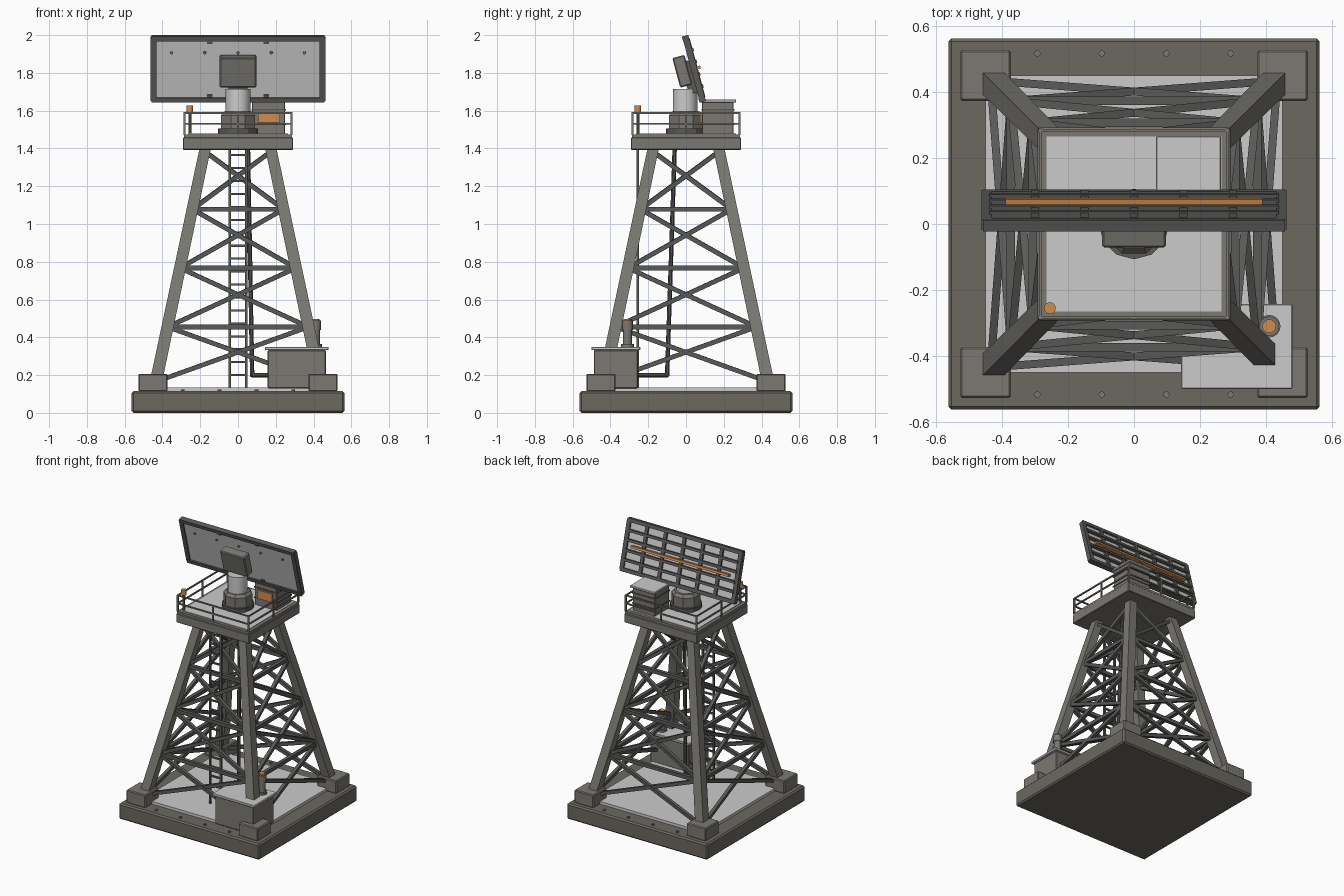
import bpy, bmesh, math
from mathutils import Matrix, Vector

if "Cube" in bpy.data.objects:
    bpy.data.objects.remove(bpy.data.objects["Cube"])


def material(name, col):
    m = bpy.data.materials.new(name)
    m.diffuse_color = (*col, 1)
    m.use_nodes = True
    m.node_tree.nodes["Principled BSDF"].inputs["Base Color"].default_value = m.diffuse_color
    return m


ORANGE = material("orange_paint", (0.62, 0.27, 0.08))
DARK = material("dark_steel", (0.10, 0.10, 0.095))
STEEL = material("warm_steel", (0.20, 0.19, 0.17))
CONCRETE = material("concrete", (0.15, 0.14, 0.12))


def box(bm, lo, hi, M=Matrix()):
    lo, hi = Vector(lo), Vector(hi)
    S = Matrix.Diagonal((*(hi - lo), 1))
    bmesh.ops.create_cube(bm, size=1, matrix=M @ Matrix.Translation((lo + hi) / 2) @ S)


def along(p, q):
    p, q = Vector(p), Vector(q)
    R = (q - p).to_track_quat('Z', 'Y').to_matrix().to_4x4()
    return Matrix.Translation((p + q) / 2) @ R, (q - p).length


def bar(bm, p, q, w, d=None):
    M, L = along(p, q)
    bmesh.ops.create_cube(bm, size=1, matrix=M @ Matrix.Diagonal((w, d or w, L, 1)))


def rod(bm, p, q, r, n=8, r2=None, turn=0):
    M, L = along(p, q)
    bmesh.ops.create_cone(bm, cap_ends=True, segments=n, radius1=r, radius2=r if r2 is None else r2,
                          depth=L, matrix=M @ Matrix.Rotation(turn, 4, 'Z'))


def finish(name, bm, mat=None, bevel=0, smooth=False):
    me = bpy.data.meshes.new(name)
    bm.to_mesh(me)
    bm.free()
    ob = bpy.data.objects.new(name, me)
    bpy.context.collection.objects.link(ob)
    if mat:
        me.materials.append(mat)
    if bevel:
        b = ob.modifiers.new("bevel", 'BEVEL')
        b.width, b.segments = bevel, 1
    if smooth:
        bpy.context.view_layer.objects.active = ob
        ob.select_set(True)
        bpy.ops.object.shade_smooth_by_angle(angle=math.radians(35))
        ob.select_set(False)
    return ob


def boxes(name, items, mat=None, bevel=0, M=Matrix()):
    bm = bmesh.new()
    for lo, hi in items:
        box(bm, lo, hi, M)
    return finish(name, bm, mat, bevel)


CORNERS = [(-1, -1), (1, -1), (1, 1), (-1, 1)]
SIDES = list(zip(CORNERS, CORNERS[1:] + CORNERS[:1]))


def leg_c(z):
    return 0.427 - (z - 0.2) * 0.211


# Foundation
boxes("base_slab", [((-.563, -.563, 0), (.563, .563, .115))], CONCRETE, .01)
boxes("base_pad", [((-.45, -.45, .11), (.45, .45, .135))])
boxes("foot_blocks", [((x * .45 - .077, y * .45 - .077, .113), (x * .45 + .077, y * .45 + .077, .207))
                      for x, y in CORNERS], STEEL, .006)
bm = bmesh.new()
for x in (-.293, -.098, .098, .293):
    for y in (-.517, .517):
        rod(bm, (x, y, .11), (x, y, .125), .01)
finish("slab_bolts", bm, STEEL)

# Tapering legs as sheared square prisms
bm = bmesh.new()
for x, y in CORNERS:
    geo = bmesh.ops.create_cube(bm, size=1)
    for v in geo["verts"]:
        z = .14 if v.co.z < 0 else 1.41
        h = .066 if v.co.z < 0 else .06
        v.co = (x * leg_c(z) + v.co.x * h, y * leg_c(z) + v.co.y * h, z)
finish("tower_legs", bm, STEEL)

# Cross bracing and horizontal rings on all four faces
levels = [.165, .455, .767, 1.078, 1.385]
diag, ring = bmesh.new(), bmesh.new()
for a, b in SIDES:
    def pt(c, z):
        return Vector((c[0] * leg_c(z), c[1] * leg_c(z), z))
    for z0, z1 in zip(levels, levels[1:]):
        bar(diag, pt(a, z0), pt(b, z1), .024)
        bar(diag, pt(b, z0), pt(a, z1), .024)
    for z in levels[1:4]:
        bar(ring, pt(a, z), pt(b, z), .026)
finish("cross_braces", diag, DARK)
finish("ring_beams", ring, DARK)

# Ladder
bm = bmesh.new()
for x in (-.043, .043):
    bar(bm, (x, -.255, .135), (x, -.255, 1.4), .013)
for i in range(18):
    z = .2 + i * .0685
    bar(bm, (-.043, -.255, z), (.043, -.255, z), .011)
finish("ladder", bm, DARK)

# Cable conduit from the ground cabinet to the deck
bm = bmesh.new()
path = [(.2, -.3, .2), (.085, -.26, .2), (.075, -.1, .2), (.053, -.06, 1.4)]
for p, q in zip(path, path[1:]):
    rod(bm, p, q, .012)
for p in path[1:3]:
    bmesh.ops.create_uvsphere(bm, u_segments=8, v_segments=6, radius=.0125, matrix=Matrix.Translation(p))
finish("cable_conduit", bm, DARK, smooth=True)

# Ground cabinet with roof and vent stack
boxes("ground_cabinet", [((.157, -.488, .13), (.465, -.255, .332))], STEEL, .004)
boxes("ground_cabinet_roof", [((.143, -.5, .332), (.48, -.242, .35))], bevel=.003)
bm = bmesh.new()
for z0, z1, r in ((.345, .365, .034), (.365, .44, .024), (.44, .488, .03)):
    rod(bm, (.41, -.31, z0), (.41, -.31, z1), r, 16)
finish("vent_stack", bm, STEEL, smooth=True)
bm = bmesh.new()
rod(bm, (.41, -.31, .485), (.41, -.31, .497), .021, 16)
finish("vent_cap", bm, ORANGE)

# Platform
boxes("platform_skirt", [((-.292, -.292, 1.393), (.292, .292, 1.458))], STEEL, .004)
boxes("platform_edge", [((-.287, -.287, 1.455), (.287, .287, 1.474))], STEEL)
boxes("platform_deck", [((-.265, -.265, 1.47), (.265, .265, 1.478))])

# Railing
bm = bmesh.new()
R = .284
for a, b in SIDES:
    a, b = Vector(a) * R, Vector(b) * R
    for t in (0, .5):
        p = a.lerp(b, t)
        bar(bm, (*p, 1.47), (*p, 1.59), .01)
    for z in (1.53, 1.588):
        bar(bm, (*a, z), (*b, z), .009)
finish("railing", bm, STEEL)

# Warning beacon
bm = bmesh.new()
rod(bm, (-.255, -.255, 1.47), (-.255, -.255, 1.592), .008)
finish("beacon_post", bm, STEEL)
bm = bmesh.new()
rod(bm, (-.255, -.255, 1.59), (-.255, -.255, 1.627), .018, 12)
finish("beacon_lamp", bm, ORANGE)

# Equipment box on the deck
boxes("equipment_box", [((.075, .085, 1.475), (.25, .252, 1.645))], STEEL, .003)
boxes("equipment_box_bands", [((.071, .081, z), (.254, .256, z + .008)) for z in (1.525, 1.6)], DARK)
boxes("equipment_box_lid", [((.066, .073, 1.643), (.264, .266, 1.659))], bevel=.003)
boxes("equipment_panel", [((.105, .074, 1.537), (.222, .087, 1.594))], ORANGE)

# Turntable pedestal
bm = bmesh.new()
rod(bm, (0, 0, 1.475), (0, 0, 1.505), .107, 12)
finish("turntable_flange", bm, DARK)
bm = bmesh.new()
rod(bm, (0, 0, 1.5), (0, 0, 1.575), .097, 8, turn=math.pi / 8)
rod(bm, (0, 0, 1.575), (0, 0, 1.595), .097, 8, .08, math.pi / 8)
finish("turntable_body", bm, STEEL)
bm = bmesh.new()
rod(bm, (0, -.005, 1.59), (0, -.005, 1.715), .065, 20)
finish("pedestal_column", bm, smooth=True)

# Tilted antenna: local x across, y toward the back, z up the panel
A = Matrix.Translation((0, .042, 1.822)) @ Matrix.Rotation(math.radians(15), 4, 'X')
boxes("antenna_panel", [((-.435, -.008, -.16), (.435, .006, .16))], M=A)
boxes("antenna_frame", [((-.458, -.018, .155), (.458, .017, .181)),
                        ((-.458, -.018, -.181), (.458, .017, -.155)),
                        ((-.463, -.016, -.172), (-.432, .017, .172)),
                        ((.432, -.016, -.172), (.463, .017, .172))], DARK, M=A)
boxes("antenna_ribs", [((-.44, .004, z - .009), (.44, .025, z + .009)) for z in (-.1, -.035, .035, .1)]
      + [((x - .012, .004, -.16), (x + .012, .02, .16)) for x in (-.3, -.15, 0, .15, .3)], DARK, M=A)
boxes("antenna_clips", [((x - .014, -.013, z - .012), (x + .014, 0, z + .012))
                        for x in (-.15, .15) for z in (-.152, .152)], DARK, M=A)
boxes("antenna_stripe", [((-.39, .004, -.008), (.39, .036, .008))], ORANGE, M=A)
bm = bmesh.new()
for x in (-.352, -.176, 0, .176, .352):
    rod(bm, A @ Vector((x, -.006, .09)), A @ Vector((x, -.016, .09)), .008)
finish("panel_rivets", bm, STEEL)

# Feed box and the bracket tying panel to column
boxes("feed_box", [((-.097, -.096, -.078), (.097, -.03, .084))], STEEL, .006, A)
boxes("feed_bracket", [((-.05, -.06, -.125), (.05, -.004, .05))], DARK, M=A)
